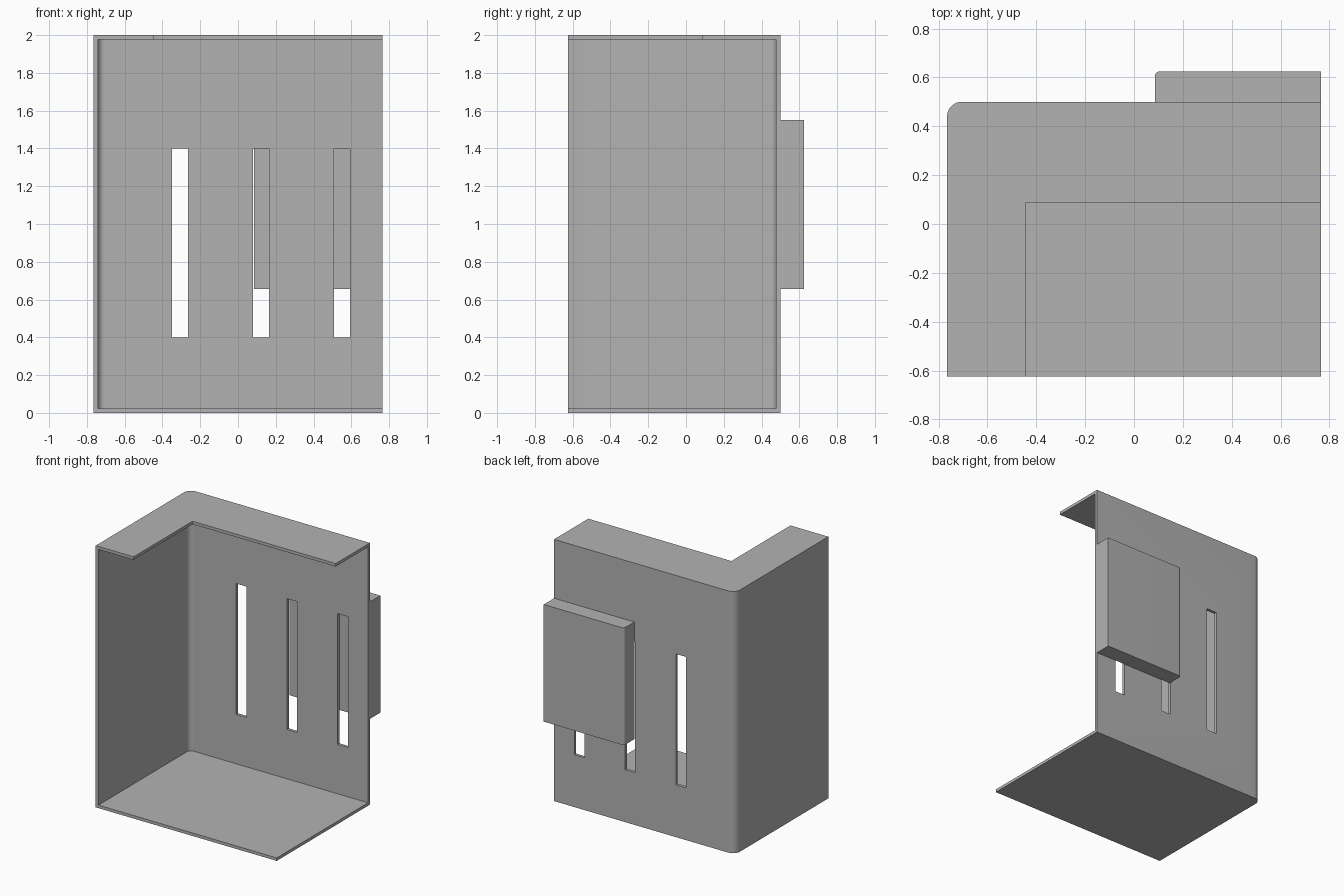
import bpy
import bmesh
from math import cos, sin, pi

old = bpy.data.objects.get("Cube")
if old:
    bpy.data.objects.remove(old, do_unlink=True)

grey = bpy.data.materials.new("light grey")
grey.use_nodes = True
colour = (0.45, 0.45, 0.45, 1)
grey.diffuse_color = colour
grey.node_tree.nodes["Principled BSDF"].inputs["Base Color"].default_value = colour

T = 0.023                                  # sheet thickness
X, FRONT, BACK, TOP = 0.765, -0.625, 0.5, 2.0


def block(name, x0, x1, y0, y1, z0, z1, radius=0):
    """Upright block whose back corner at x0, y1 can be rounded."""
    outline = [(x0, y0), (x1, y0), (x1, y1)]
    if radius:
        steps = 10
        for i in range(steps + 1):
            a = pi / 2 * (1 + i / steps)
            outline.append((x0 + radius + radius * cos(a), y1 - radius + radius * sin(a)))
    else:
        outline.append((x0, y1))
    bm = bmesh.new()
    base = bm.faces.new([bm.verts.new((x, y, z0)) for x, y in outline])
    extruded = bmesh.ops.extrude_face_region(bm, geom=[base])["geom"]
    top = [v for v in extruded if isinstance(v, bmesh.types.BMVert)]
    bmesh.ops.translate(bm, verts=top, vec=(0, 0, z1 - z0))
    bmesh.ops.recalc_face_normals(bm, faces=bm.faces)
    mesh = bpy.data.meshes.new(name)
    bm.to_mesh(mesh)
    bm.free()
    mesh.materials.append(grey)
    obj = bpy.data.objects.new(name, mesh)
    bpy.context.collection.objects.link(obj)
    return obj


def select(obj):
    bpy.ops.object.select_all(action='DESELECT')
    obj.select_set(True)
    bpy.context.view_layer.objects.active = obj


def cut(target, cutter):
    mod = target.modifiers.new("cut", 'BOOLEAN')
    mod.operation, mod.solver, mod.object = 'DIFFERENCE', 'EXACT', cutter
    select(target)
    bpy.ops.object.modifier_apply(modifier=mod.name)
    bpy.data.objects.remove(cutter, do_unlink=True)


# Sheet housing: rounded outer block hollowed out towards the front and left
housing = block("housing", -X, X, FRONT, BACK, 0, TOP, 0.06)
cut(housing, block("cavity", -X + T, 1, -1, BACK - T, T, TOP - T, 0.037))

# Corner opening that leaves an L-shaped top flange
cut(housing, block("top_opening", -0.445, 1, -1, 0.087, TOP - 0.1, TOP + 0.1))

# Three tall slots through the back wall
for i in range(3):
    x = -0.349 + i * 0.429
    cut(housing, block("slot", x, x + 0.085, 0.4, 0.6, 0.4, 1.4))

# Box mounted on the outside of the back wall
back_box = block("back_box", 0.086, X, BACK, 0.625, 0.655, 1.55, 0.02)

for part in (housing, back_box):
    select(part)
    bpy.ops.object.shade_smooth_by_angle()
